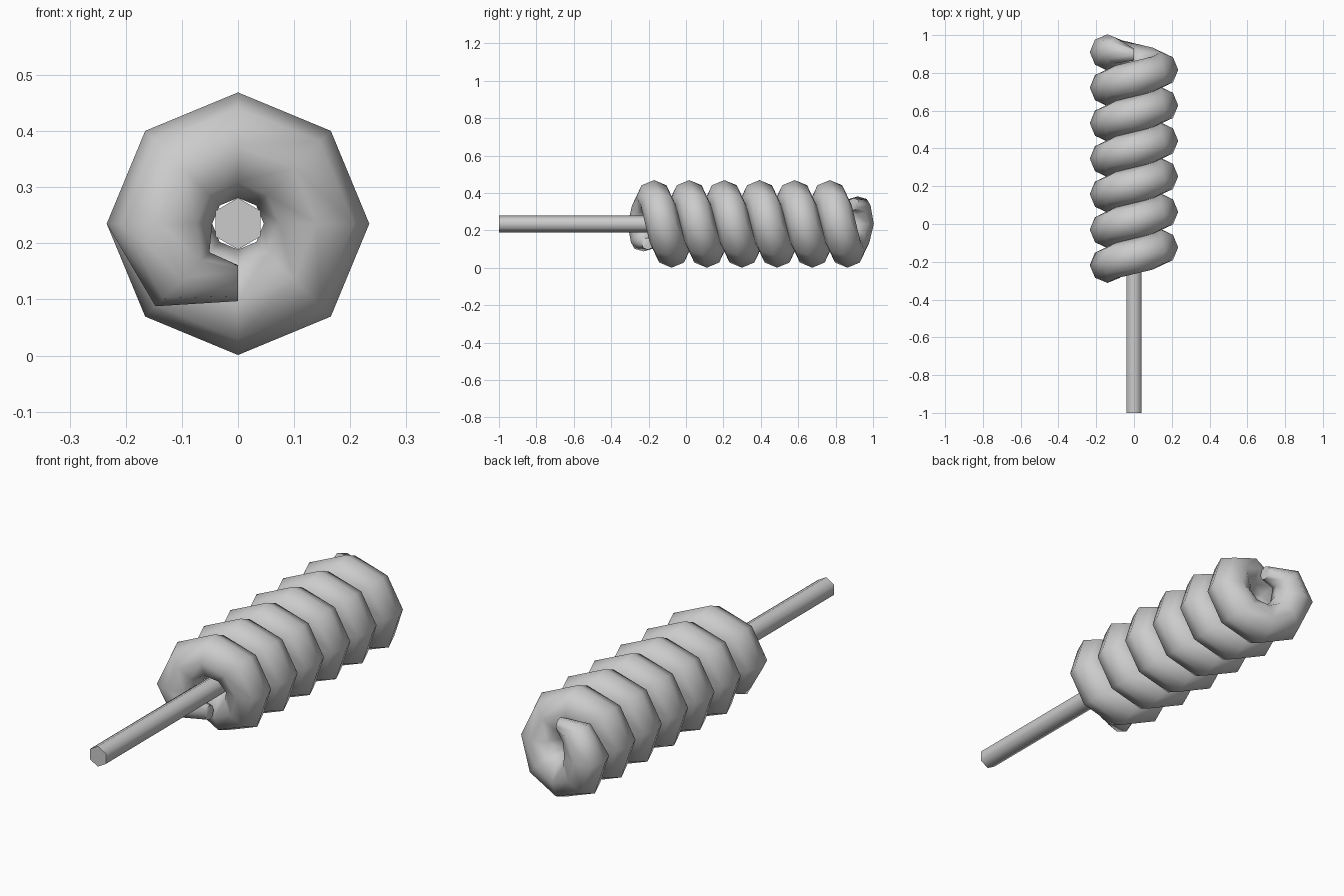
import bpy, bmesh
from math import sin, cos, pi, radians

if "Cube" in bpy.data.objects:
    bpy.data.objects.remove(bpy.data.objects["Cube"])

AXIS_Z = 0.235      # height of the common axis
COIL_R = 0.140      # helix centreline radius
TUBE_R = 0.094      # thickness of the coiled body
PITCH = 0.188
STEPS = 52          # 8 steps per turn, 6.5 turns
SIDES = 8


def make_object(name, bm, angle):
    bmesh.ops.recalc_face_normals(bm, faces=bm.faces)
    mesh = bpy.data.meshes.new(name)
    bm.to_mesh(mesh)
    bm.free()
    ob = bpy.data.objects.new(name, mesh)
    bpy.context.collection.objects.link(ob)
    bpy.ops.object.select_all(action='DESELECT')
    ob.select_set(True)
    bpy.context.view_layer.objects.active = ob
    bpy.ops.object.shade_smooth_by_angle(angle=radians(angle))
    return ob


# coil: octagonal tube wound clockwise round the stick, both ends tapered
bm = bmesh.new()
rings = []
for k in range(STEPS + 1):
    phi = k * pi / 4
    y = -0.265 + PITCH * k / 8
    radius, tube = COIL_R, TUBE_R
    from_end = min(k, STEPS - k)
    inward = 1 if k < STEPS / 2 else -1
    if from_end == 0:
        radius, tube, y = 0.106, 0.032, y + inward * 0.06
    elif from_end == 1:
        tube, y = 0.068, y + inward * 0.015
    ring = []
    for j in range(SIDES):
        t = 2 * pi * j / SIDES
        d = radius + tube * cos(t)
        ring.append(bm.verts.new((-d * sin(phi), y + tube * sin(t),
                                  AXIS_Z - d * cos(phi))))
    rings.append(ring)
for a, b in zip(rings, rings[1:]):
    for j in range(SIDES):
        n = (j + 1) % SIDES
        bm.faces.new((a[j], a[n], b[n], b[j]))
bm.faces.new(rings[0])
bm.faces.new(rings[-1])
make_object("coil", bm, 60)

# stick: hexagonal rod along y with a corner pointing up
bm = bmesh.new()
ends = []
for y in (-1.0, 0.8):
    ends.append([bm.verts.new((0.046 * sin(i * pi / 3), y,
                               AXIS_Z + 0.046 * cos(i * pi / 3)))
                 for i in range(6)])
for i in range(6):
    n = (i + 1) % 6
    bm.faces.new((ends[0][i], ends[0][n], ends[1][n], ends[1][i]))
bm.faces.new(ends[0])
bm.faces.new(ends[1])
make_object("stick", bm, 65)
